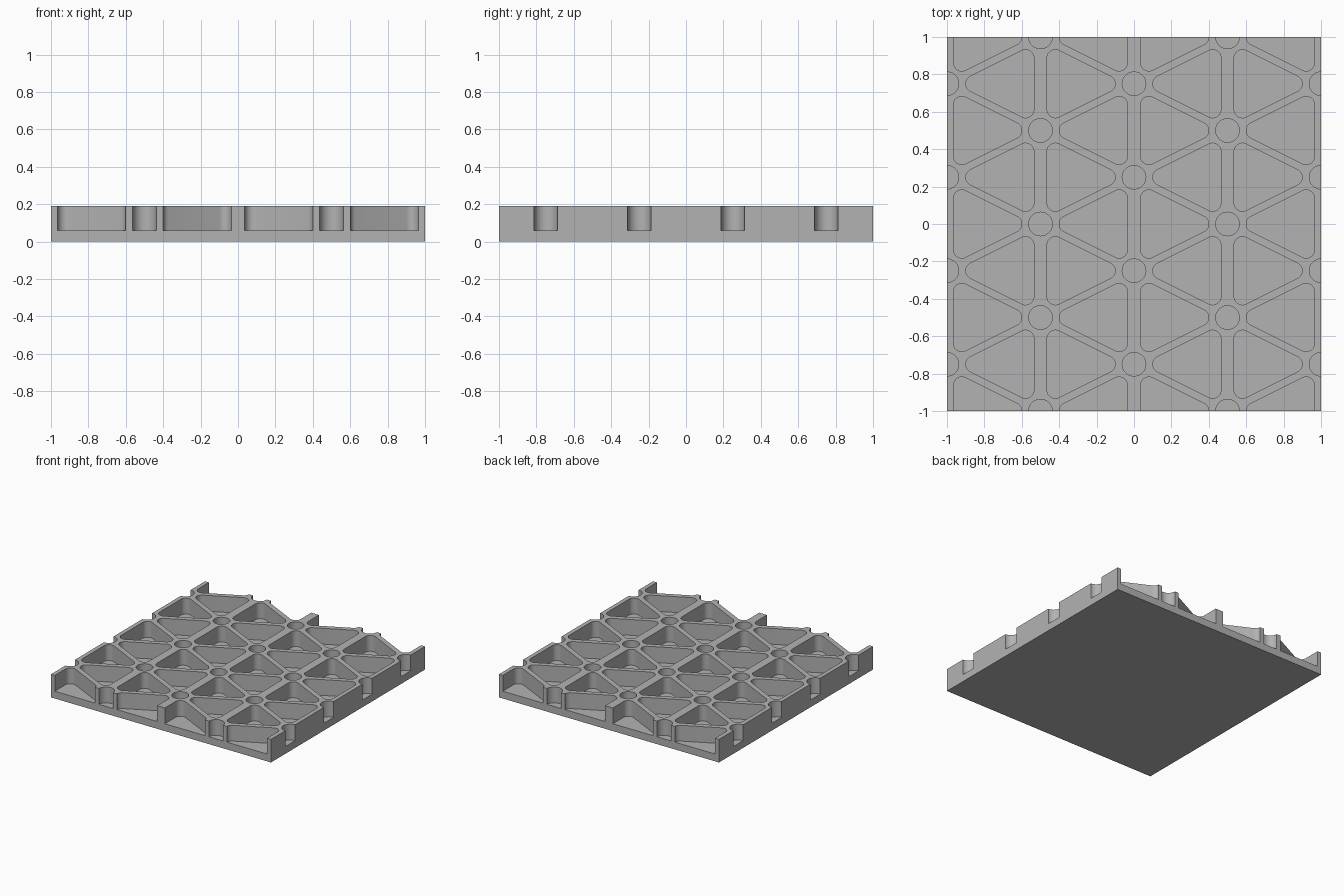
import bpy, bmesh
from math import sin, cos, pi, atan2, hypot

if "Cube" in bpy.data.objects:
    bpy.data.objects.remove(bpy.data.objects["Cube"], do_unlink=True)

TOP, FLOOR = 0.19, 0.06        # panel thickness and pocket floor height
UPRIGHT, SLANT = 0.035, 0.02   # half widths of the ribs
FILLET, HOLE = 0.045, 0.063    # pocket corner and node hole radii
PITCH = 0.5                    # spacing of the triangular grid

grey = bpy.data.materials.new("plain grey")
grey.use_nodes = True
colour = (0.45, 0.45, 0.45, 1)
grey.diffuse_color = colour
grey.node_tree.nodes["Principled BSDF"].inputs["Base Color"].default_value = colour


def arc(cx, cy, r, start, end, steps):
    return [(cx + r * cos(start + (end - start) * i / steps),
             cy + r * sin(start + (end - start) * i / steps)) for i in range(steps + 1)]


def pocket_outline():
    """Rounded triangle with its upright side near x = 0 and its tip towards +x."""
    a = atan2(PITCH / 2, PITCH)
    inset = (SLANT + FILLET) / cos(a)
    cx = UPRIGHT + FILLET
    cy = PITCH / 2 - cx / 2 - inset
    tip = PITCH - (SLANT + FILLET) / sin(a)
    n = pi / 2 - a
    return (arc(tip, 0, FILLET, -n, n, 12)
            + arc(cx, cy, FILLET, n, pi, 12)
            + arc(cx, -cy, FILLET, pi, 2 * pi - n, 12))


def add_prism(bm, outline, z0, z1):
    face = bm.faces.new([bm.verts.new((x, y, z0)) for x, y in outline])
    geom = bmesh.ops.extrude_face_region(bm, geom=[face])["geom"]
    bmesh.ops.translate(bm, vec=(0, 0, z1 - z0),
                        verts=[v for v in geom if isinstance(v, bmesh.types.BMVert)])


def make_object(name, bm):
    bmesh.ops.recalc_face_normals(bm, faces=bm.faces)
    mesh = bpy.data.meshes.new(name)
    bm.to_mesh(mesh)
    bm.free()
    mesh.materials.append(grey)
    obj = bpy.data.objects.new(name, mesh)
    bpy.context.collection.objects.link(obj)
    return obj


# Solid panel
bm = bmesh.new()
add_prism(bm, [(-1, -1), (1, -1), (1, 1), (-1, 1)], 0, TOP)
panel = make_object("ribbed_panel", bm)

# Triangular pockets and round node holes, cut off by the panel edges
bm = bmesh.new()
outline = pocket_outline()
hole = arc(0, 0, HOLE, 0, 2 * pi, 48)[:-1]
for col in range(-2, 3):
    x0 = col * PITCH
    shift = 0 if col % 2 else PITCH / 2
    for row in range(-5, 6):
        y0 = row * PITCH + shift
        if abs(y0) < 1.01:
            add_prism(bm, [(x0 + x, y0 + y) for x, y in hole], FLOOR, TOP + 0.1)
        ym = y0 + PITCH / 2
        for side in (-1, 1):
            if abs(ym) < 1.01 and abs(col + side) <= 2:
                add_prism(bm, [(x0 + side * x, ym + y) for x, y in outline],
                          FLOOR, TOP + 0.1)
cutter = make_object("pocket_cutter", bm)
cutter.hide_render = True

cut = panel.modifiers.new("pockets", 'BOOLEAN')
cut.operation = 'DIFFERENCE'
cut.solver = 'EXACT'
cut.object = cutter
bpy.context.view_layer.objects.active = panel
panel.select_set(True)
bpy.ops.object.modifier_apply(modifier=cut.name)
bpy.data.objects.remove(cutter, do_unlink=True)
bpy.ops.object.shade_smooth_by_angle(angle=0.5)
